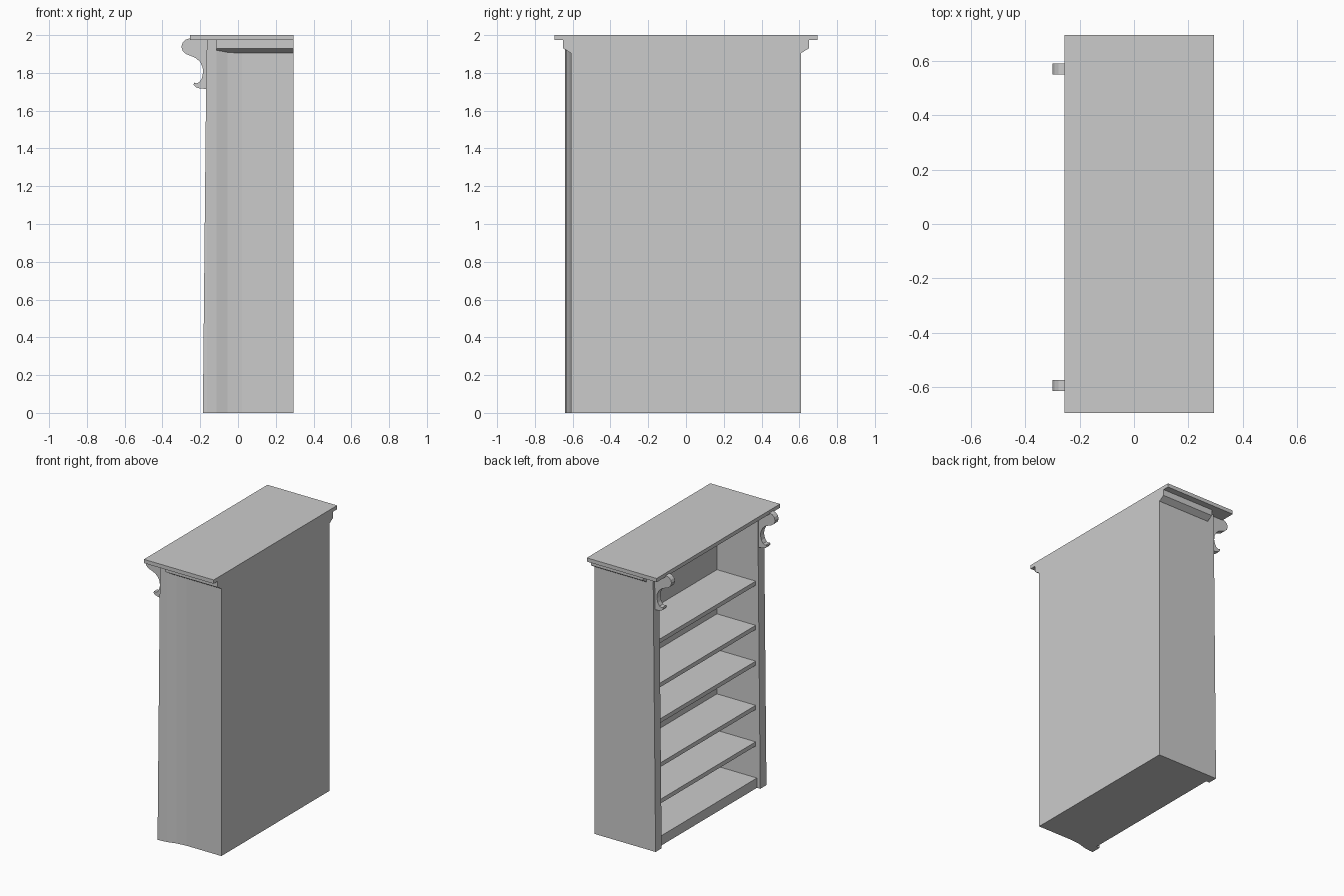
import bpy

if "Cube" in bpy.data.objects:
    bpy.data.objects.remove(bpy.data.objects["Cube"])


def mesh_object(name, verts, faces):
    mesh = bpy.data.meshes.new(name)
    mesh.from_pydata(verts, [], faces)
    mesh.update()
    ob = bpy.data.objects.new(name, mesh)
    bpy.context.collection.objects.link(ob)
    return ob


def prism(name, profile, axis, lo, hi):
    """Extrude a closed 2D profile along x, y or z."""
    place = {"x": lambda a, b, t: (t, a, b),
             "y": lambda a, b, t: (a, t, b),
             "z": lambda a, b, t: (a, b, t)}[axis]
    area = sum(p[0] * q[1] - q[0] * p[1]
               for p, q in zip(profile, profile[1:] + profile[:1]))
    # keep face normals pointing outward
    if (area > 0) == (axis == "y"):
        profile = profile[::-1]
    n = len(profile)
    verts = [place(a, b, t) for t in (lo, hi) for a, b in profile]
    faces = [tuple(reversed(range(n))), tuple(range(n, 2 * n))]
    faces += [(i, (i + 1) % n, n + (i + 1) % n, n + i) for i in range(n)]
    return mesh_object(name, verts, faces)


def box(name, x0, x1, y0, y1, z0, z1):
    return prism(name, [(x0, y0), (x1, y0), (x1, y1), (x0, y1)], "z", z0, z1)


BACK, FACE, INNER = 0.295, -0.165, 0.155   # x of rear, face frame, inner back
Y0, Y1 = -0.57, 0.54                       # inner faces of the sides
TOP = 1.975                                # underside of the cap

# Carcass: flat left side, right side swelling out toward the open face
box("side_panel", FACE, BACK, Y1, 0.608, 0, TOP)
prism("swelled_side_panel",
      [(BACK, Y0), (BACK, -0.608), (0.02, -0.608), (-0.055, -0.616),
       (-0.115, -0.634), (FACE, -0.64), (FACE, Y0)], "z", 0, TOP)
box("back_panel", INNER, BACK, Y0, Y1, 0, TOP)
box("base_plinth", -0.16, INNER, Y0, Y1, 0, 0.07)
box("top_header", -0.16, INNER, Y0, Y1, 1.91, TOP)

# Shelves
for i, z in enumerate((0.325, 0.585, 0.9, 1.155, 1.47)):
    box(f"shelf_{i + 1}", -0.15, INNER, Y0, Y1, z - 0.03, z)

# Cornice moulding and cap
prism("cornice_moulding",
      [(-0.61, 1.905), (0.61, 1.905), (0.65, 1.93), (0.65, TOP),
       (-0.65, TOP), (-0.65, 1.93)], "x", -0.115, BACK)
box("cap", -0.255, BACK, -0.695, 0.695, 1.973, 2.0)

# Tapered pilasters and scroll brackets on the open face
taper = [(FACE, 0), (FACE, 1.92), (FACE - 0.002, 1.92), (-0.186, 0)]
scroll = [(FACE, 1.98), (-0.257, 1.982), (-0.278, 1.975), (-0.293, 1.96),
          (-0.3, 1.938), (-0.292, 1.915), (-0.275, 1.9), (-0.25, 1.89),
          (-0.222, 1.878), (-0.2, 1.857), (-0.187, 1.83), (-0.185, 1.80),
          (-0.192, 1.77), (-0.205, 1.75), (-0.218, 1.745), (-0.232, 1.748),
          (-0.235, 1.738), (-0.225, 1.725), (-0.2, 1.717), (FACE, 1.715)]
for side, y0, y1, yc in (("right", -0.64, Y0, -0.595), ("left", Y1, 0.608, 0.571)):
    prism(f"{side}_pilaster", taper, "y", y0, y1)
    prism(f"{side}_scroll_bracket", scroll, "y", yc - 0.02, yc + 0.02)
